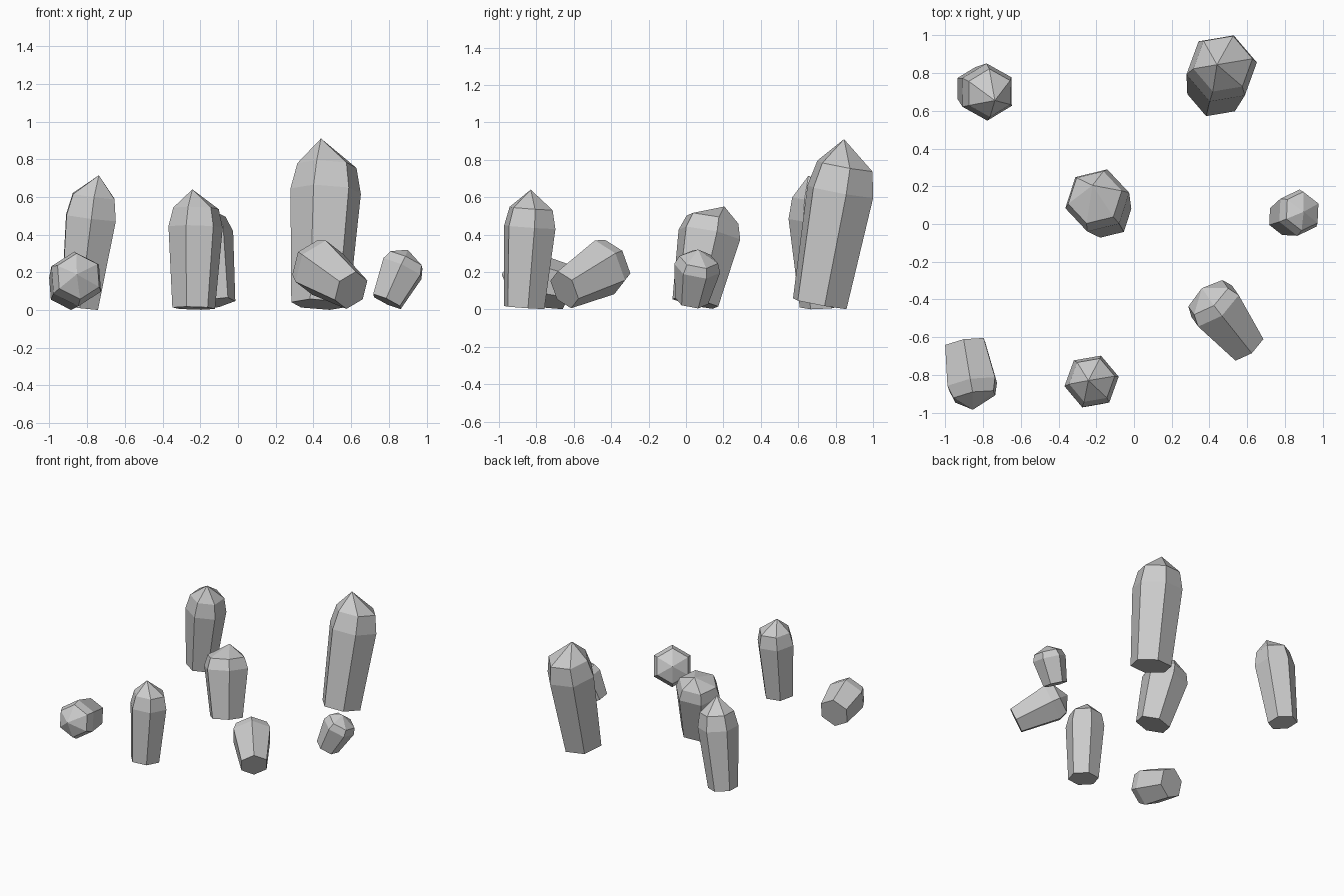
import bpy, bmesh, math
from mathutils import Vector

if "Cube" in bpy.data.objects:
    bpy.data.objects.remove(bpy.data.objects["Cube"])


def crystal(name, base, wide, apex, r_base, r_wide, roll):
    """Tapered six-sided shaft with a bevelled shoulder and a pointed tip."""
    base, wide, apex = Vector(base), Vector(wide), Vector(apex)
    axis = (wide - base).normalized()
    turn = Vector((0, 0, 1)).rotation_difference(axis)
    shoulder = wide + axis * (apex - wide).dot(axis) * 0.5

    bm = bmesh.new()

    def ring(center, radius):
        verts = []
        for i in range(6):
            a = math.radians(roll + 60 * i)
            p = Vector((math.cos(a), math.sin(a), 0)) * radius
            verts.append(bm.verts.new(center + turn @ p))
        return verts

    rings = [ring(base, r_base), ring(wide, r_wide), ring(shoulder, r_wide * 0.84)]
    tip = bm.verts.new(apex)
    bm.faces.new(rings[0][::-1])
    for i in range(6):
        j = (i + 1) % 6
        for lo, hi in zip(rings, rings[1:]):
            bm.faces.new((lo[i], lo[j], hi[j], hi[i]))
        bm.faces.new((rings[2][i], rings[2][j], tip))
    bmesh.ops.recalc_face_normals(bm, faces=bm.faces)

    mesh = bpy.data.meshes.new(name)
    bm.to_mesh(mesh)
    bm.free()
    bpy.context.collection.objects.link(bpy.data.objects.new(name, mesh))


# Standing crystals: base centre, widest ring centre, tip, radii, roll
crystal("tall_crystal", (.435, .715, .03), (.465, .825, .63), (.44, .845, .91), .155, .19, 10)
crystal("back_left_crystal", (-.84, .72, .015), (-.78, .70, .49), (-.738, .655, .715), .112, .152, 31)
crystal("middle_crystal", (-.14, .05, .035), (-.195, .125, .40), (-.22, .205, .55), .13, .175, 13)
crystal("front_crystal", (-.235, -.865, .01), (-.225, -.835, .44), (-.242, -.83, .64), .115, .146, 10)

# Small leaning crystal
crystal("small_crystal", (.79, .03, .045), (.872, .06, .22), (.90, .065, .32), .09, .125, 25)

# Fallen crystals
crystal("fallen_left_crystal", (-.895, -.635, .118), (-.858, -.85, .165), (-.855, -.985, .19), .12, .148, 42)
crystal("fallen_right_crystal", (.60, -.65, .105), (.43, -.435, .225), (.36, -.34, .275), .108, .157, 7)
